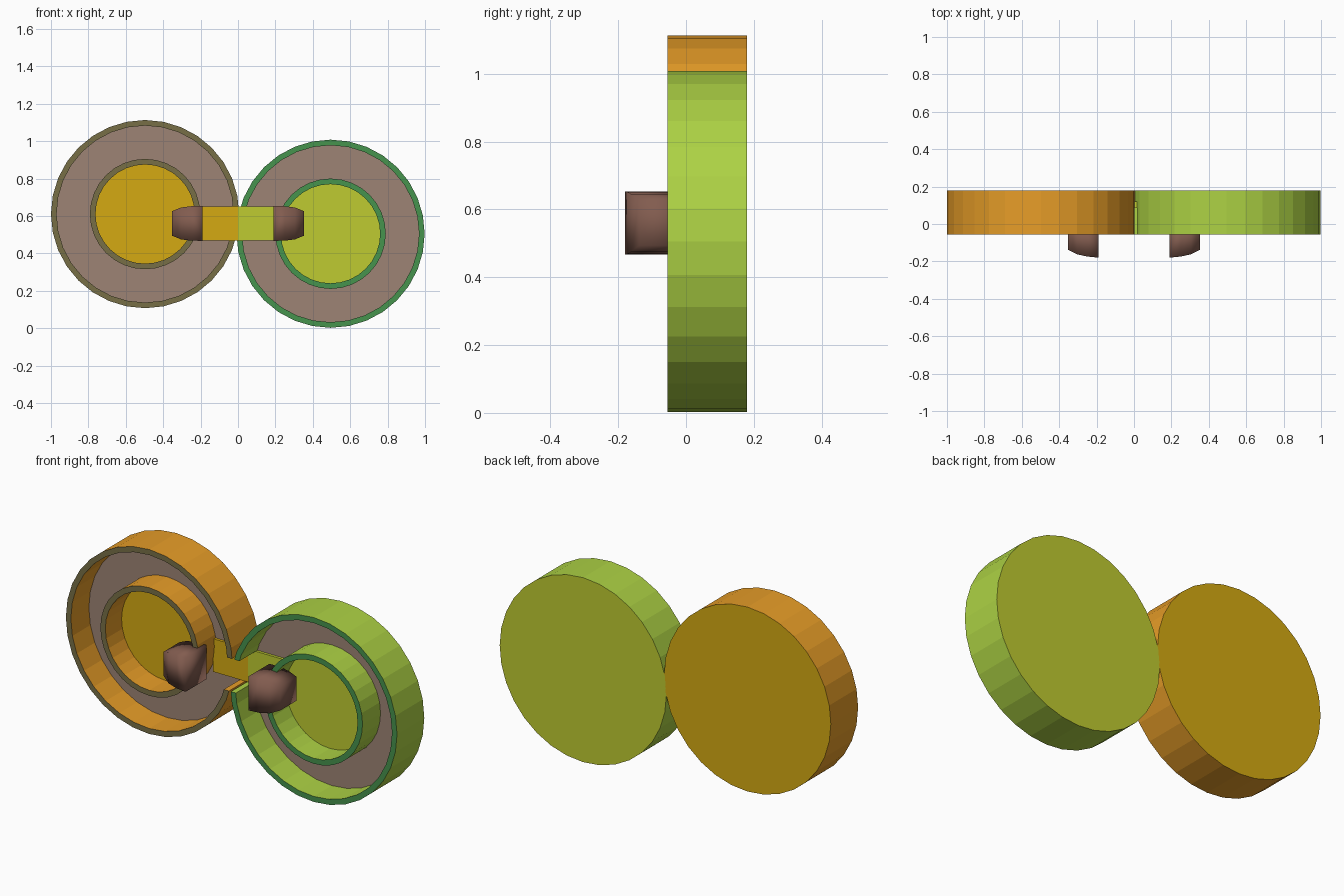
import bpy, bmesh, math

if "Cube" in bpy.data.objects:
    bpy.data.objects.remove(bpy.data.objects["Cube"])

def mat(name, rgb):
    m = bpy.data.materials.new(name)
    lin = [((c / 255 + 0.055) / 1.055) ** 2.4 if c > 10 else c / 255 / 12.92 for c in rgb]
    m.diffuse_color = (*lin, 1)
    m.use_nodes = True
    m.node_tree.nodes["Principled BSDF"].inputs["Base Color"].default_value = m.diffuse_color
    return m

brown = mat("taupe_floor", (157, 132, 117))
dark = mat("dark_brown", (130, 92, 79))
gold = mat("gold", (213, 170, 18))
lime = mat("lime", (191, 203, 49))
orange = mat("orange_wall", (232, 158, 40))
leaf = mat("leaf_green_wall", (173, 210, 68))
olive = mat("olive_rim", (119, 111, 70))
green = mat("green_rim", (70, 147, 77))

BACK, FRONT, FLOOR = 0.18, -0.055, 0.10
R, SEG = 0.503, 32

def finish(bm, name, mats):
    bmesh.ops.recalc_face_normals(bm, faces=bm.faces[:])
    me = bpy.data.meshes.new(name)
    bm.to_mesh(me)
    bm.free()
    for m in mats:
        me.materials.append(m)
    ob = bpy.data.objects.new(name, me)
    bpy.context.collection.objects.link(ob)
    return ob

def box(name, lo, hi, mats):
    bm = bmesh.new()
    bmesh.ops.create_cube(bm, size=1)
    for v in bm.verts:
        for i in range(3):
            v.co[i] = lo[i] if v.co[i] < 0 else hi[i]
    return finish(bm, name, mats)

# Round tray: a lathed profile with an outer wall and an inner ring
def tray(name, cx, cz, wall, rim, disc):
    prof = [(R, BACK), (R, FRONT), (R - .03, FRONT), (R - .03, FLOOR), (.295, FLOOR),
            (.295, FRONT), (.265, FRONT), (.265, .085)]
    band_mat = [0, 1, 0, 3, 0, 1, 0]      # wall, rim, disc, taupe
    bm = bmesh.new()
    rings = []
    for r, y in prof:
        rings.append([bm.verts.new((cx + r * math.cos(2 * math.pi * k / SEG), y,
                                    cz + r * math.sin(2 * math.pi * k / SEG)))
                      for k in range(SEG)])
    for a, b, m in zip(rings, rings[1:], band_mat):
        for k in range(SEG):
            j = (k + 1) % SEG
            bm.faces.new((a[k], a[j], b[j], b[k])).material_index = m
    for ring in (rings[0], rings[-1]):
        bm.faces.new(ring).material_index = 2
    ob = finish(bm, name, [wall, rim, disc, brown])
    # notch through the outer wall for the channel
    cutter = box("notch_cutter", (-.185, -.3, .47), (.185, .092, .65), [wall])
    cutter.hide_render = True
    mod = ob.modifiers.new("notch", 'BOOLEAN')
    mod.operation = 'DIFFERENCE'
    mod.solver = 'EXACT'
    mod.object = cutter
    bpy.context.view_layer.objects.active = ob
    bpy.ops.object.modifier_apply(modifier=mod.name)
    bpy.data.objects.remove(cutter)

tray("left_tray", -.497, .61, orange, olive, gold)
tray("right_tray", .495, .505, leaf, green, lime)

# Channel floor joining the trays
box("left_channel", (-.21, .085, .47), (0, .12, .65), [gold])
box("right_channel", (0, .085, .47), (.21, .12, .65), [lime])

# Rounded stoppers that taper outwards
def stopper(name, s):
    stations = [(.19, .093, -.18), (.25, .092, -.174), (.305, .085, -.162), (.352, .066, -.138)]
    bm = bmesh.new()
    loops = []
    for x, h, f in stations:
        loops.append([bm.verts.new((s * x, y, .56 + z))
                      for y, z in ((0, -h), (f, -h), (f, h), (0, h))])
    for a, b in zip(loops, loops[1:]):
        for k in range(4):
            j = (k + 1) % 4
            bm.faces.new((a[k], a[j], b[j], b[k]))
    bm.faces.new(loops[0])
    bm.faces.new(loops[-1])
    for f in bm.faces:
        f.smooth = True
    finish(bm, name, [dark])

stopper("left_stopper", -1)
stopper("right_stopper", 1)
